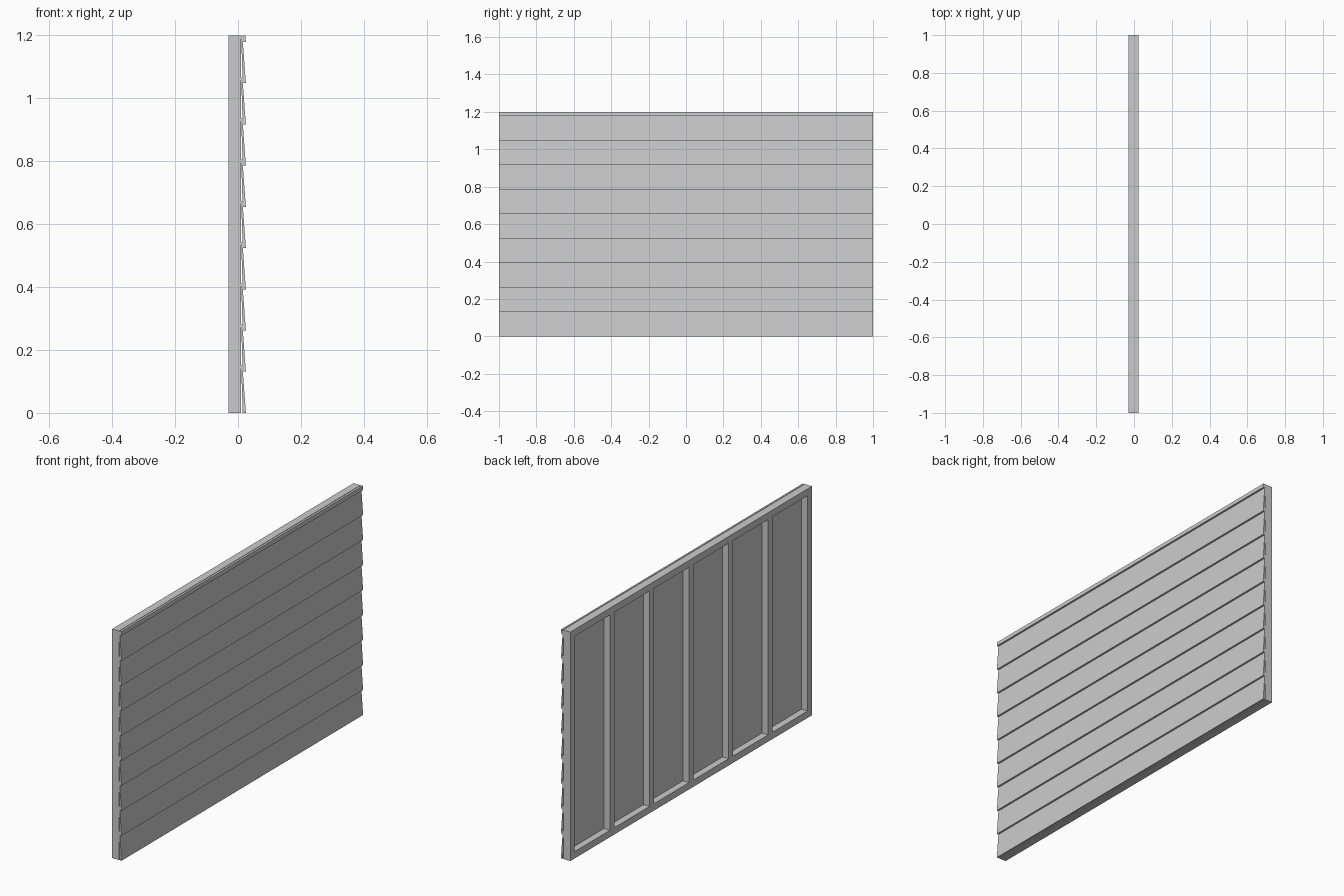
import bpy

if "Cube" in bpy.data.objects:
    bpy.data.objects.remove(bpy.data.objects["Cube"])

H = 1.2          # wall height
W = 0.036        # stud and plate thickness
X0, X1, X2 = -0.03, 0.005, 0.010   # frame back, frame front, sheathing front


def prism(name, profile, y0, y1):
    """Extrude an x-z profile along y."""
    n = len(profile)
    verts = [(x, y, z) for y in (y0, y1) for x, z in profile]
    faces = [tuple(range(n)), tuple(range(2 * n - 1, n - 1, -1))]
    faces += [(i, i + n, (i + 1) % n + n, (i + 1) % n) for i in range(n)]
    mesh = bpy.data.meshes.new(name)
    mesh.from_pydata(verts, [], faces)
    mesh.update()
    obj = bpy.data.objects.new(name, mesh)
    bpy.context.collection.objects.link(obj)
    return obj


def box(name, xa, xb, ya, yb, za, zb):
    return prism(name, [(xa, za), (xb, za), (xb, zb), (xa, zb)], ya, yb)


# End studs, full height
for side in (-1, 1):
    c = side * (1 - W / 2)
    box("end_stud", X0, X1, c - W / 2, c + W / 2, 0, H)

# Plates between the end studs
box("bottom_plate", X0, X1, -1 + W, 1 - W, 0, W)
box("top_plate", X0, X1, -1 + W, 1 - W, H - W, H)

# Inner studs
spacing = (2 - W) / 6
for i in range(-2, 3):
    c = i * spacing
    box("stud", X0, X1, c - W / 2, c + W / 2, W, H - W)

# Sheathing sheet
box("sheathing", X1, X2, -1, 1, 0, H)

# Overlapping tapered siding boards, the top one trimmed
STEP, BOARD = 0.131, 0.150
for i in range(10):
    z = i * STEP
    h = min(BOARD, H - z)
    t = h / BOARD
    prism("siding_board", [(0.015, z), (0.025, z),
                           (0.025 - 0.011 * t, z + h),
                           (0.015 - 0.005 * t, z + h)], -1, 1)
